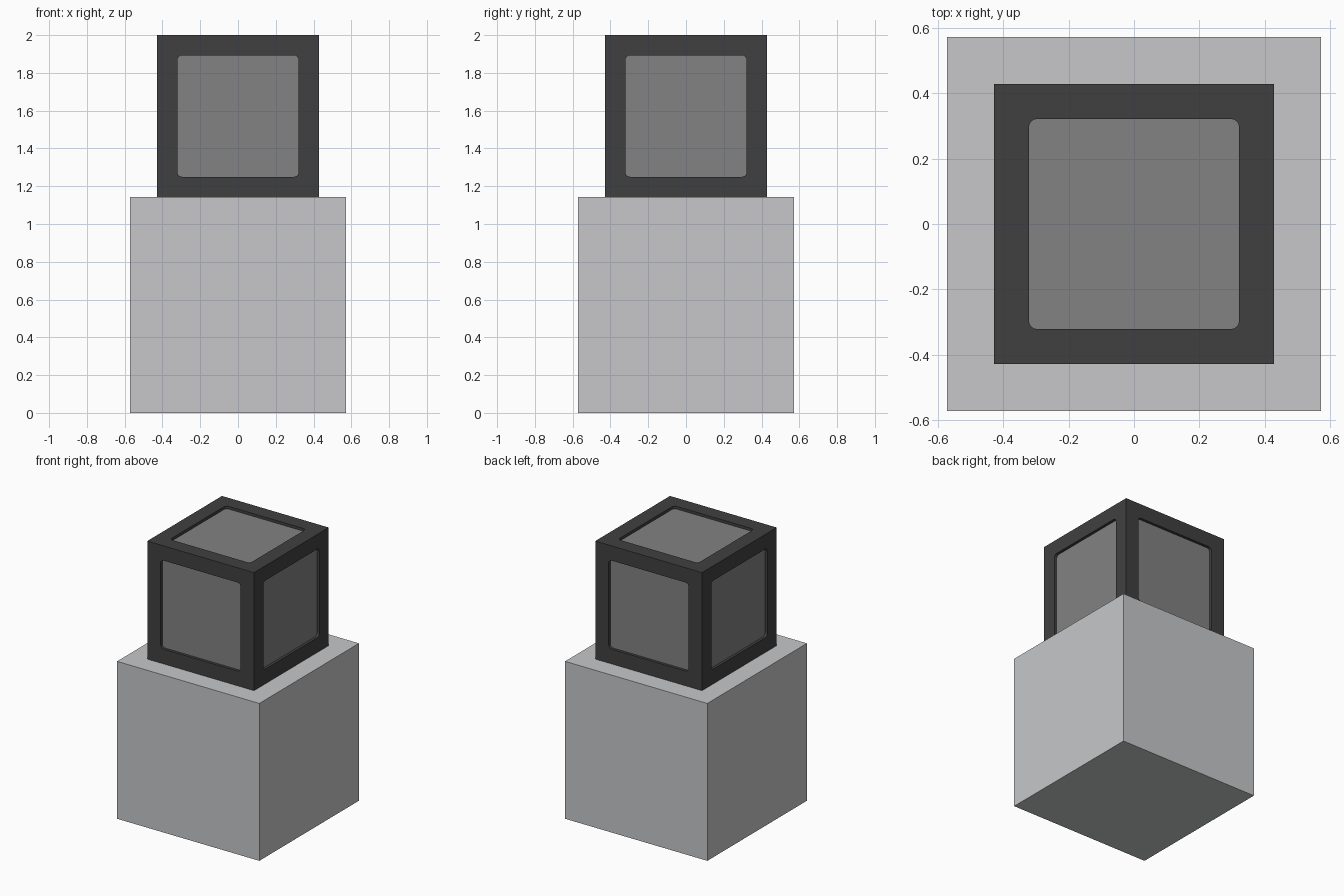
import bpy
import bmesh
from math import pi
from mathutils import Matrix

default = bpy.data.objects.get("Cube")
if default:
    bpy.data.objects.remove(default, do_unlink=True)

BASE = 8 / 7        # side of the lower block
TOP = 6 / 7         # side of the upper frame
OPENING = 0.75 * TOP
RECESS = 0.02


def material(name, colour):
    mat = bpy.data.materials.new(name)
    mat.use_nodes = True
    mat.diffuse_color = (*colour, 1)
    mat.node_tree.nodes["Principled BSDF"].inputs["Base Color"].default_value = (*colour, 1)
    return mat


def box(name, size, z, mat=None, corner=0.0, turn=None):
    """Box centred at height z; corner rounds its four long edges, turn rotates it."""
    bm = bmesh.new()
    bmesh.ops.create_cube(bm, size=1, matrix=Matrix.Diagonal((*size, 1)))
    if corner:
        long_edges = [e for e in bm.edges if abs(e.verts[0].co.z - e.verts[1].co.z) > 0.1]
        bmesh.ops.bevel(bm, geom=long_edges, offset=corner, segments=4,
                        profile=0.5, affect='EDGES')
    if turn:
        bmesh.ops.transform(bm, matrix=turn, verts=bm.verts)
    mesh = bpy.data.meshes.new(name)
    bm.to_mesh(mesh)
    bm.free()
    if mat:
        mesh.materials.append(mat)
    obj = bpy.data.objects.new(name, mesh)
    obj.location.z = z
    bpy.context.collection.objects.link(obj)
    return obj


light_grey = material("light grey", (0.57, 0.575, 0.585))
dark_grey = material("dark grey", (0.051, 0.051, 0.051))
mid_grey = material("mid grey", (0.223, 0.223, 0.223))

# Lower block
box("base_block", (BASE,) * 3, BASE / 2, light_grey)

# Upper frame, with a rounded square opening through each axis
centre = BASE + TOP / 2
frame = box("window_frame", (TOP,) * 3, centre, dark_grey)
turns = [None, Matrix.Rotation(pi / 2, 4, 'X'), Matrix.Rotation(pi / 2, 4, 'Y')]
bpy.context.view_layer.objects.active = frame
for turn in turns:
    cutter = box("opening_cutter", (OPENING, OPENING, TOP + 0.2), centre,
                 corner=0.025, turn=turn)
    cutter.hide_render = True
    cut = frame.modifiers.new("opening", 'BOOLEAN')
    cut.operation = 'DIFFERENCE'
    cut.solver = 'EXACT'
    cut.object = cutter
    bpy.context.view_layer.update()
    bpy.ops.object.modifier_apply(modifier=cut.name)
    bpy.data.objects.remove(cutter, do_unlink=True)

# Inner block whose sides show as recessed panels
box("inner_panels", (TOP - 2 * RECESS,) * 3, centre, mid_grey)
